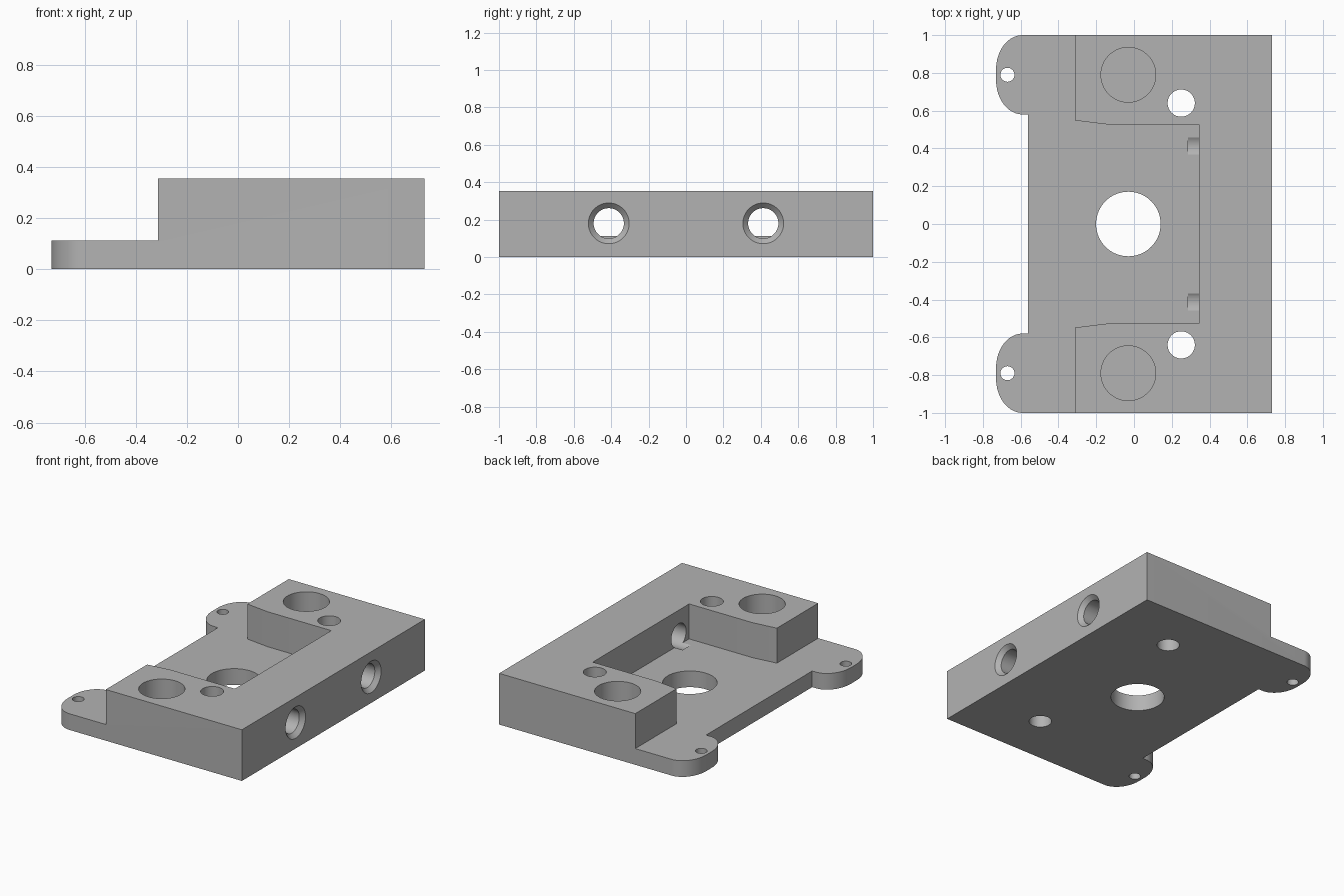
import bpy
import bmesh
import math
from mathutils import Matrix, Vector

cube = bpy.data.objects.get("Cube")
if cube:
    bpy.data.objects.remove(cube, do_unlink=True)

FLOOR, TOP = 0.112, 0.354
BACK, POCKET_X, STEP_X, EDGE_X, EAR_X = 0.73, 0.345, -0.312, -0.56, -0.73

grey = bpy.data.materials.new("machined_grey")
grey.use_nodes = True
grey.diffuse_color = (0.45, 0.45, 0.45, 1)
grey.node_tree.nodes["Principled BSDF"].inputs["Base Color"].default_value = grey.diffuse_color


def add_object(name, bm):
    bmesh.ops.recalc_face_normals(bm, faces=bm.faces)
    mesh = bpy.data.meshes.new(name)
    bm.to_mesh(mesh)
    bm.free()
    mesh.materials.append(grey)
    obj = bpy.data.objects.new(name, mesh)
    bpy.context.collection.objects.link(obj)
    return obj


def prism(name, outline, low, high):
    bm = bmesh.new()
    face = bm.faces.new([bm.verts.new((x, y, low)) for x, y in outline])
    new = bmesh.ops.extrude_face_region(bm, geom=[face])["geom"]
    moved = [v for v in new if isinstance(v, bmesh.types.BMVert)]
    bmesh.ops.translate(bm, verts=moved, vec=(0, 0, high - low))
    return add_object(name, bm)


def drill(name, start, end, r1, r2=None):
    """Round cutter running from one point to another."""
    start, end = Vector(start), Vector(end)
    axis = end - start
    turn = axis.to_track_quat("Z", "Y").to_matrix().to_4x4()
    bm = bmesh.new()
    bmesh.ops.create_cone(bm, cap_ends=True, segments=64, radius1=r1,
                          radius2=r1 if r2 is None else r2, depth=axis.length,
                          matrix=Matrix.Translation((start + end) / 2) @ turn)
    return add_object(name, bm)


def cut(body, cutter):
    cutter.hide_render = True
    mod = body.modifiers.new("cut", "BOOLEAN")
    mod.operation = "DIFFERENCE"
    mod.solver = "EXACT"
    mod.object = cutter
    bpy.context.view_layer.objects.active = body
    bpy.ops.object.modifier_apply(modifier=mod.name)
    bpy.data.objects.remove(cutter, do_unlink=True)


def corner(cx, cy, rx, ry, start):
    steps = 16
    angles = [math.radians(start + 90 * i / steps) for i in range(steps + 1)]
    return [(cx + rx * math.cos(a), cy + ry * math.sin(a)) for a in angles]


def mirrored(half):
    return half + [(x, -y) for x, y in reversed(half)]


# Full outline: rectangular body with a rounded ear at each end
rx, ry = 0.14, 0.18
half = [(BACK, 1)]
half += corner(EAR_X + rx, 1 - ry, rx, ry, 90)
half += corner(EAR_X + rx, 0.58 + ry, rx, ry, 180)
half += [(EDGE_X, 0.58)]
body = prism("mounting_block", mirrored(half), 0, TOP)

# Open pocket with slightly flared mouth, plus the step down to the ears
pocket = [(POCKET_X, 0.527), (-0.14, 0.527), (STEP_X, 0.548), (STEP_X, 1.2), (-1, 1.2)]
cut(body, prism("pocket_cutter", mirrored(pocket), FLOOR, 1))

# Central opening
cut(body, drill("centre_cutter", (-0.03, 0, -0.1), (-0.03, 0, 0.5), 0.171))

for s in (-1, 1):
    # Blind bore, through hole and ear hole
    cut(body, drill("bore_cutter", (-0.03, s * 0.79, FLOOR), (-0.03, s * 0.79, 0.5), 0.145))
    cut(body, drill("bolt_cutter", (0.25, s * 0.64, -0.1), (0.25, s * 0.64, 0.5), 0.072))
    cut(body, drill("ear_cutter", (-0.67, s * 0.79, -0.1), (-0.67, s * 0.79, 0.5), 0.037))
    # Side hole into the pocket, with countersink
    y, z = s * 0.413, 0.18
    cut(body, drill("side_cutter", (0.285, y, z), (0.9, y, z), 0.081))
    cut(body, drill("sink_cutter", (BACK - 0.04, y, z), (BACK + 0.04, y, z), 0.07, 0.148))

# Smooth curved walls, crisp edges
bpy.ops.object.select_all(action="DESELECT")
body.select_set(True)
bpy.context.view_layer.objects.active = body
bpy.ops.object.shade_smooth_by_angle(angle=math.radians(30))
